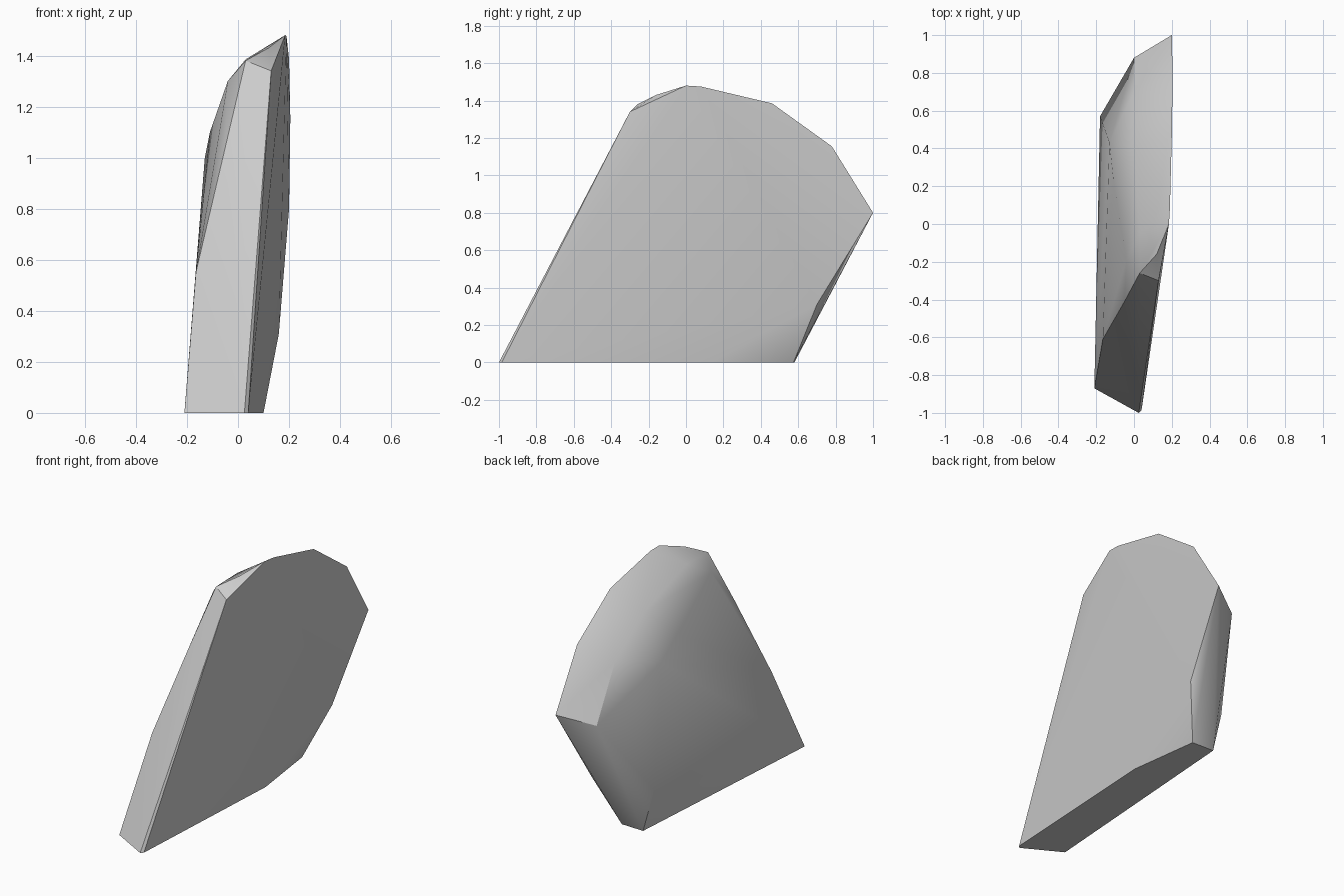
import bpy
import bmesh
import math

default_cube = bpy.data.objects.get("Cube")
if default_cube:
    bpy.data.objects.remove(default_cube, do_unlink=True)


def make_material(name, shade):
    material = bpy.data.materials.new(name)
    material.use_nodes = True
    colour = (shade, shade, shade, 1)
    material.diffuse_color = colour
    material.node_tree.nodes["Principled BSDF"].inputs["Base Color"].default_value = colour
    return material


def make_hull(name, outlines, material):
    """Wrap a set of outlines in a tight faceted skin."""
    bm = bmesh.new()
    for outline in outlines:
        for corner in outline:
            bm.verts.new(corner)
    hull = bmesh.ops.convex_hull(bm, input=bm.verts[:])
    loose = {v for v in hull["geom_interior"] + hull["geom_unused"]
             if isinstance(v, bmesh.types.BMVert)}
    bmesh.ops.delete(bm, geom=list(loose), context="VERTS")
    bmesh.ops.dissolve_limit(bm, angle_limit=math.radians(1),
                             verts=bm.verts[:], edges=bm.edges[:])
    bmesh.ops.recalc_face_normals(bm, faces=bm.faces[:])
    mesh = bpy.data.meshes.new(name)
    bm.to_mesh(mesh)
    bm.free()
    mesh.materials.append(material)
    slab = bpy.data.objects.new(name, mesh)
    bpy.context.collection.objects.link(slab)
    bpy.ops.object.select_all(action="DESELECT")
    slab.select_set(True)
    bpy.context.view_layer.objects.active = slab
    bpy.ops.object.shade_smooth_by_angle(angle=math.radians(30))
    return slab


# Footprint on the ground
footprint = [(.04, -.985, 0), (.1, .13, 0), (.04, .575, 0),
             (-.11, .58, 0), (-.21, -.87, 0), (.025, -1, 0)]

# Rim of the broad flat side, from the lower back over the top to the front
flat_rim = [(.16, .7, .31), (.2, 1, .8), (.205, .78, 1.155), (.2, .46, 1.385),
            (.19, .08, 1.475), (.185, 0, 1.48), (.12, -.16, 1.43), (.13, -.3, 1.34)]

# Middle ridge, where the top starts to roll over
ridge = [(0, .88, .74), (0, .7, 1.07), (0, .41, 1.27),
         (.03, -.05, 1.385), (.03, -.26, 1.38), (-.04, -.19, 1.3)]

# Rounded shoulder leading down to the opposite side
shoulder = [(-.18, .57, .27), (-.13, .43, 1), (-.11, .24, 1.1),
            (-.05, -.41, 1.04), (-.165, -.61, .55)]

stone = make_material("pale grey stone", .6)
make_hull("stone_slab", [footprint, flat_rim, ridge, shoulder], stone)
